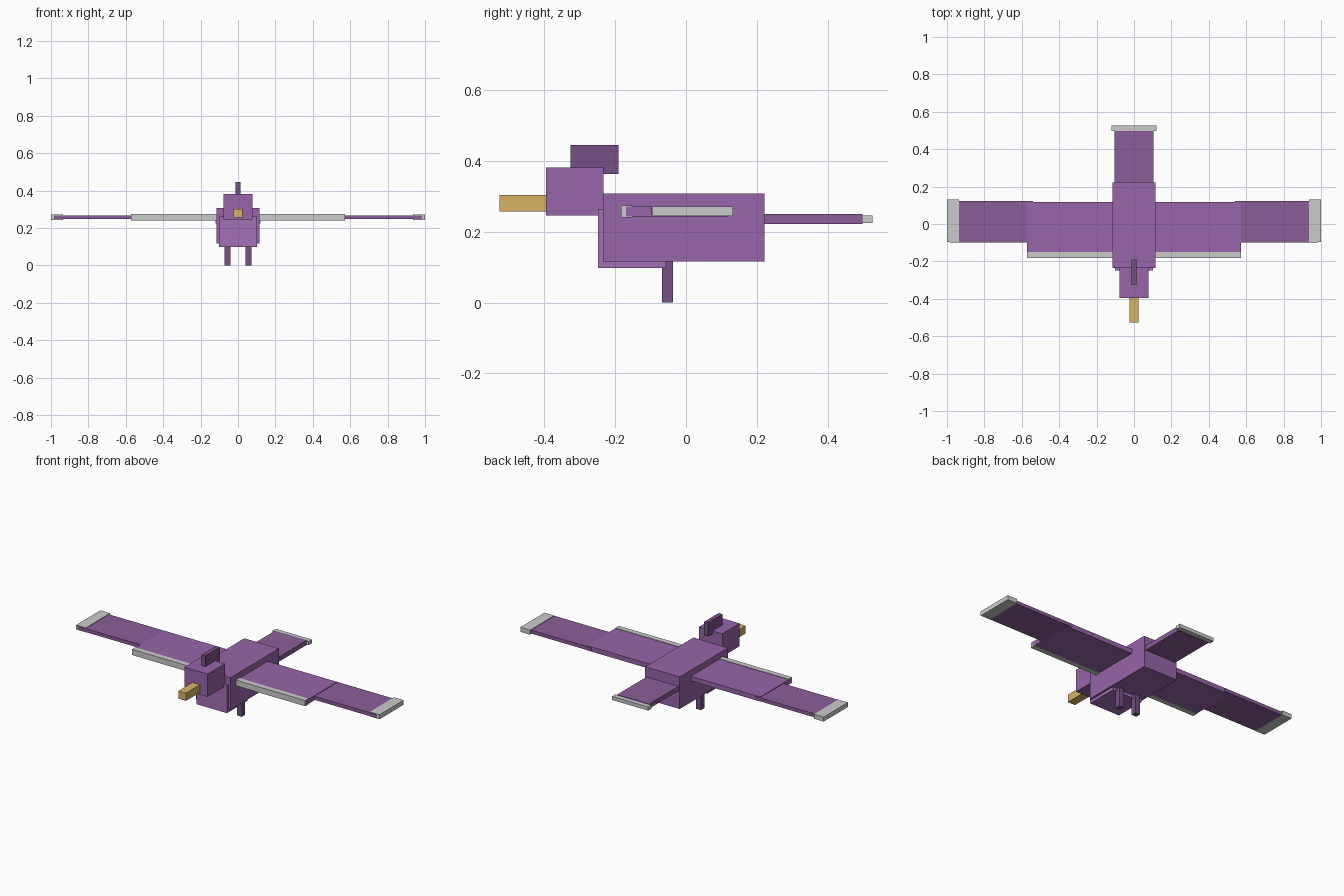
import bpy
import bmesh
from mathutils import Vector

if "Cube" in bpy.data.objects:
    bpy.data.objects.remove(bpy.data.objects["Cube"])


def material(name, rgb):
    m = bpy.data.materials.new(name)
    m.diffuse_color = (*rgb, 1)
    m.use_nodes = True
    m.node_tree.nodes["Principled BSDF"].inputs["Base Color"].default_value = m.diffuse_color
    return m


PURPLE = material("purple", (0.31, 0.13, 0.40))
CHEST = material("light_purple", (0.37, 0.16, 0.48))
FEATHER = material("feather_purple", (0.26, 0.11, 0.32))
DARK = material("dark_purple", (0.18, 0.08, 0.23))
GOLD = material("gold", (0.68, 0.45, 0.13))


def box(name, x, y, z, mat=None):
    """Axis-aligned box from (min, max) ranges."""
    bm = bmesh.new()
    bmesh.ops.create_cube(bm, size=1)
    lo, hi = (Vector(p) for p in zip(x, y, z))
    for v in bm.verts:
        v.co = [a + (b - a) * (c + 0.5) for a, b, c in zip(lo, hi, v.co)]
    mesh = bpy.data.meshes.new(name)
    bm.to_mesh(mesh)
    bm.free()
    if mat:
        mesh.materials.append(mat)
    ob = bpy.data.objects.new(name, mesh)
    bpy.context.collection.objects.link(ob)
    return ob


def pair(name, x, y, z, mat=None):
    """Box mirrored to both sides of the body."""
    box("right_" + name, x, y, z, mat)
    box("left_" + name, (-x[1], -x[0]), y, z, mat)


# Body, chest and head
box("body", (-0.114, 0.114), (-0.234, 0.222), (0.116, 0.307), PURPLE)
box("chest", (-0.101, 0.101), (-0.248, -0.056), (0.098, 0.262), CHEST)
box("head", (-0.077, 0.077), (-0.395, -0.232), (0.245, 0.381), PURPLE)
box("crest", (-0.013, 0.013), (-0.326, -0.19), (0.363, 0.445), DARK)
box("beak", (-0.025, 0.025), (-0.526, -0.39), (0.257, 0.303), GOLD)

# Tail with grey end band
box("tail", (-0.105, 0.105), (0.20, 0.498), (0.221, 0.249), FEATHER)
box("tail_tip", (-0.119, 0.119), (0.496, 0.526), (0.224, 0.246))

# Wings: inner panel, grey leading edge, outer panel, grey tip
pair("inner_wing", (0.09, 0.572), (-0.169, 0.117), (0.243, 0.271), PURPLE)
pair("wing_leading_edge", (0.09, 0.571), (-0.183, -0.151), (0.240, 0.274))
pair("outer_wing", (0.54, 0.985), (-0.099, 0.122), (0.247, 0.268), FEATHER)
pair("wing_tip", (0.936, 1.0), (-0.096, 0.132), (0.244, 0.271))

# Legs
pair("leg", (0.041, 0.073), (-0.068, -0.036), (0.0, 0.13), DARK)
